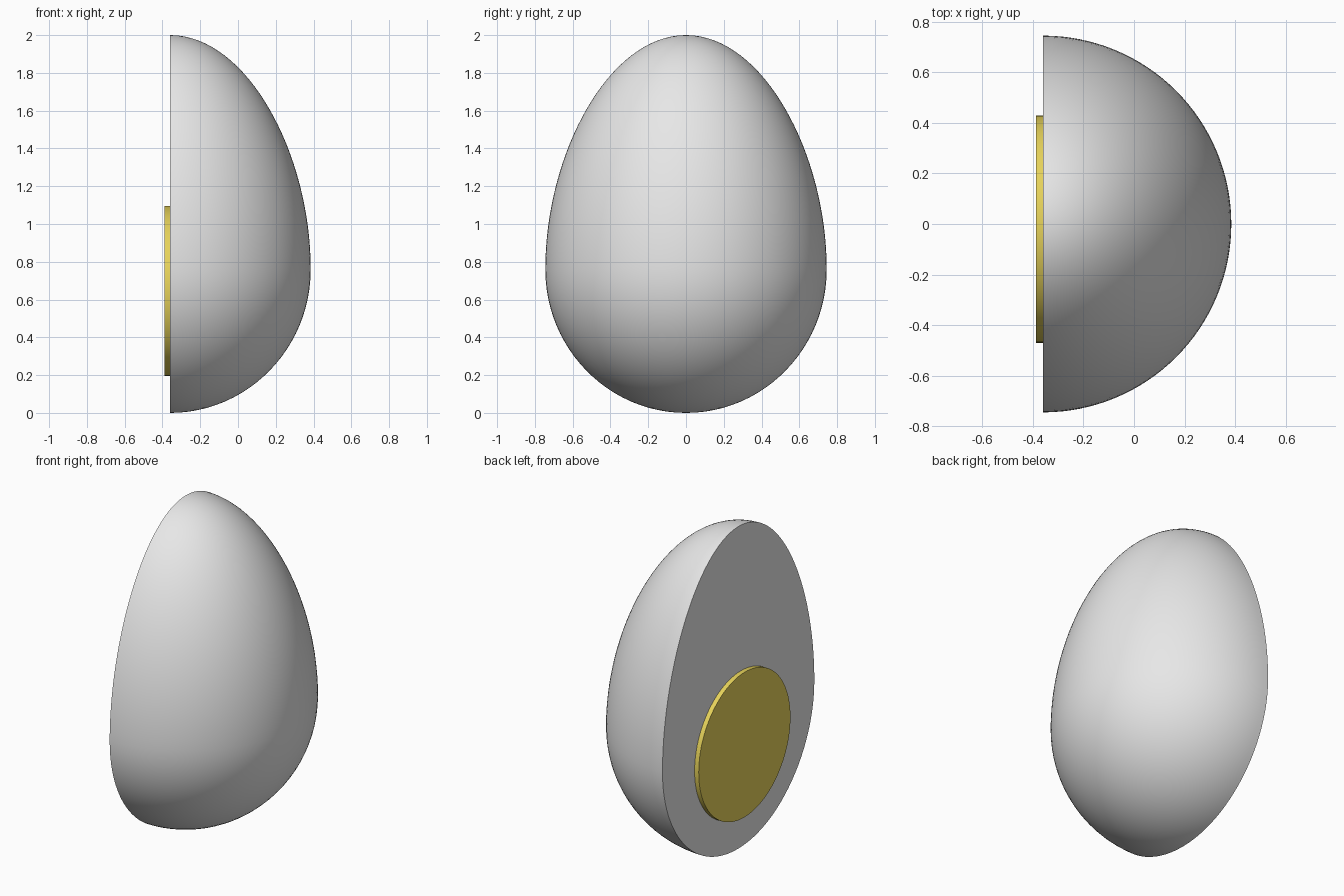
import bpy
import bmesh
import math
from mathutils import Vector, Matrix
from mathutils.geometry import interpolate_bezier

cube = bpy.data.objects.get("Cube")
if cube:
    bpy.data.objects.remove(cube, do_unlink=True)

CUT_X = -0.36  # plane of the flat cut face


def material(name, color):
    mat = bpy.data.materials.new(name)
    mat.use_nodes = True
    mat.diffuse_color = (*color, 1)
    mat.node_tree.nodes["Principled BSDF"].inputs["Base Color"].default_value = (*color, 1)
    return mat


def add_object(name, bm, mat, location):
    bmesh.ops.recalc_face_normals(bm, faces=bm.faces)
    mesh = bpy.data.meshes.new(name)
    bm.to_mesh(mesh)
    bm.free()
    mesh.materials.append(mat)
    obj = bpy.data.objects.new(name, mesh)
    bpy.context.collection.objects.link(obj)
    obj.location = location
    bpy.ops.object.select_all(action="DESELECT")
    obj.select_set(True)
    bpy.context.view_layer.objects.active = obj
    bpy.ops.object.shade_smooth_by_angle(angle=math.radians(35))
    return obj


# Egg half: a profile spun half a turn, closed by a flat cut face
top, widest, base = Vector((0, 0, 2)), Vector((0, 0.745, 0.76)), Vector((0, 0, 0))
upper = interpolate_bezier(top, Vector((0, 0.41, 2)), Vector((0, 0.745, 1.37)), widest, 33)
lower = interpolate_bezier(widest, Vector((0, 0.745, 0.34)), Vector((0, 0.41, 0)), base, 25)
bm = bmesh.new()
verts = [bm.verts.new(p) for p in upper + lower[1:]]
edges = [bm.edges.new(pair) for pair in zip(verts, verts[1:])]
bmesh.ops.spin(bm, geom=verts + edges, cent=(0, 0, 0), axis=(0, 0, 1),
               angle=-math.pi, steps=64)
bmesh.ops.remove_doubles(bm, verts=bm.verts, dist=0.0005)
rim = [e for e in bm.edges if e.is_boundary]
bmesh.ops.contextual_create(bm, geom=rim)
add_object("egg_white", bm, material("egg white", (0.8, 0.8, 0.8)), (CUT_X, 0, 0))

# Yolk: a thin disc standing on the cut face
bm = bmesh.new()
bmesh.ops.create_cone(bm, cap_ends=True, segments=96, radius1=0.45, radius2=0.45,
                      depth=0.03, matrix=Matrix.Rotation(math.pi / 2, 4, "Y"))
add_object("yolk", bm, material("yolk yellow", (0.92, 0.75, 0.12)),
           (CUT_X - 0.0135, -0.02, 0.645))
